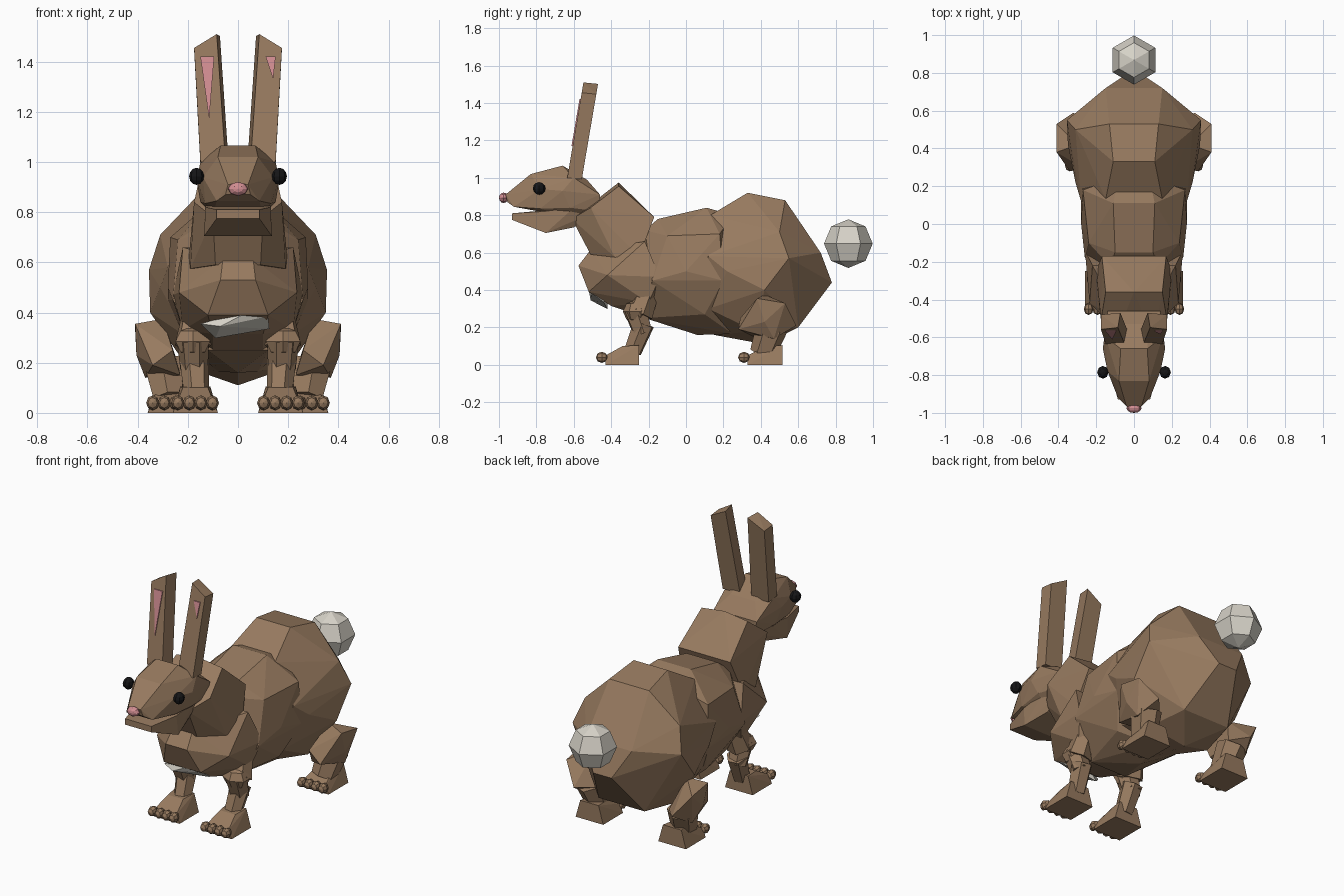
import bpy, bmesh, math
from mathutils import Vector

if "Cube" in bpy.data.objects:
    bpy.data.objects.remove(bpy.data.objects["Cube"])


def material(name, rgb):
    m = bpy.data.materials.new(name)
    m.diffuse_color = (*rgb, 1)
    m.use_nodes = True
    m.node_tree.nodes["Principled BSDF"].inputs["Base Color"].default_value = m.diffuse_color
    return m


BROWN = material("brown fur", (0.31, 0.195, 0.115))
WHITE = material("white fur", (0.68, 0.65, 0.58))
PINK = material("pink skin", (0.65, 0.27, 0.29))
BLACK = material("black eye", (0.008, 0.008, 0.009))


def finish(name, bm, mat):
    bmesh.ops.recalc_face_normals(bm, faces=bm.faces)
    me = bpy.data.meshes.new(name)
    bm.to_mesh(me)
    bm.free()
    me.materials.append(mat)
    ob = bpy.data.objects.new(name, me)
    bpy.context.collection.objects.link(ob)
    return ob


def hull(name, pts, mat=BROWN, mirror=False):
    """Faceted solid around the points, optionally mirrored across x."""
    bm = bmesh.new()
    for x, y, z in pts:
        bm.verts.new((x, y, z))
        if mirror and x:
            bm.verts.new((-x, y, z))
    res = bmesh.ops.convex_hull(bm, input=bm.verts)
    loose = {g for g in res["geom_interior"] + res["geom_unused"]
             if isinstance(g, bmesh.types.BMVert)}
    bmesh.ops.delete(bm, geom=list(loose), context='VERTS')
    bmesh.ops.dissolve_limit(bm, angle_limit=0.03, verts=bm.verts, edges=bm.edges)
    return finish(name, bm, mat)


def ball(name, loc, size, mat, segments=8, rings=4, forward=False):
    """Low sphere; its poles point along y when forward is set."""
    bm = bmesh.new()
    bmesh.ops.create_uvsphere(bm, u_segments=segments, v_segments=rings, radius=1)
    # Put a corner of the rings on the y axis
    ref = max(bm.verts, key=lambda v: round(v.co.x, 4)).co
    turn = math.pi / 2 - math.atan2(ref.y, ref.x)
    for v in bm.verts:
        x, y, z = v.co
        c, s = math.cos(turn), math.sin(turn)
        p = (x * c - y * s, x * s + y * c, z)
        if forward:
            p = (p[0], -p[2], p[1])
        v.co = Vector(loc) + Vector([a * b for a, b in zip(p, size)])
    return finish(name, bm, mat)


def limb(name, a, b, ra, rb, sides=6):
    """Tapered prism between two joints."""
    a, b = Vector(a), Vector(b)
    q = (b - a).to_track_quat('Z', 'Y')
    pts = []
    for c, r in ((a, ra), (b, rb)):
        for i in range(sides):
            t = 2 * math.pi * i / sides
            pts.append(c + q @ Vector((r * math.cos(t), r * math.sin(t), 0)))
    return hull(name, pts)


# Torso
hull("rump", [(.11, .33, .92), (.13, .53, .88), (.31, .5, .71), (.355, .55, .57),
              (.35, .42, .40), (.15, .72, .60), (.06, .78, .44), (.15, .60, .20),
              (.20, .37, .18), (0, .42, .11), (0, .15, .16), (.20, .12, .30),
              (.28, .12, .58), (.15, .13, .80), (.31, .22, .50), (.13, .04, .52)],
     mirror=True)
hull("barrel", [(.10, -.15, .78), (.11, .11, .84), (.24, -.10, .69), (.28, 0, .50),
                (.27, .18, .70), (.26, -.18, .45), (.12, -.22, .25), (0, .06, .16),
                (.20, .10, .27), (.13, -.22, .72), (.28, .20, .45), (.08, .25, .165),
                (.08, .25, .80)], mirror=True)
hull("chest", [(.07, -.575, .53), (.235, -.42, .48), (.12, -.52, .39), (.10, -.40, .315),
               (.06, -.51, .615), (.22, -.22, .66), (.22, -.20, .33), (.26, -.14, .47),
               (.10, -.18, .24), (.15, -.35, .64)], mirror=True)
# Light patch under the chest
hull("chest_patch", [(-.15, -.475, .355), (-.07, -.51, .345), (-.09, -.42, .298),
                     (-.01, -.505, .362), (.065, -.523, .415), (.12, -.505, .385),
                     (.125, -.44, .335), (0, -.42, .40)], WHITE)
hull("neck", [(.15, -.36, .955), (0, -.36, .975), (.17, -.17, .79), (.10, -.61, .78),
              (.175, -.51, .84), (.19, -.38, .575), (.20, -.25, .58), (.09, -.51, .59)],
     mirror=True)

# Head
hull("skull", [(.07, -.66, 1.065), (.08, -.83, 1.02), (.15, -.60, 1.0), (.165, -.66, .93),
               (.08, -.53, .99), (.14, -.46, .91), (.12, -.46, .82), (.15, -.62, .84),
               (.14, -.78, .94), (.10, -.62, .79), (.13, -.78, .835),
               (.04, -.965, .91), (.05, -.955, .87), (.085, -.92, .845)], mirror=True)
hull("jaw", [(.085, -.93, .81), (.085, -.93, .775), (.13, -.76, .82), (.135, -.75, .705),
             (.10, -.60, .735), (.13, -.60, .84), (.10, -.48, .82)], mirror=True)
ball("nose", (0, -.975, .893), (.04, .025, .028), PINK, 8, 6, True)

# Tail
ball("tail", (0, .868, .648), (.13, .13, .13), WHITE, 6, 4)


def ear_front(z):
    return -.635 + (z - 1) * .17


for s, side in ((-1, "left"), (1, "right")):
    # Eyes and ears
    ball(f"{side}_eye", (s * .165, -.785, .943), (.03, .034, .034), BLACK, 8, 6)
    ear = []
    for x, z in ((.05, 1.0), (.15, 1.0), (.085, 1.51), (.175, 1.455)):
        ear += [(s * x, ear_front(z), z),
                (s * (x - (.013 if x < .1 else 0)), ear_front(z) + .078, z - .008)]
    hull(f"{side}_ear", ear)
    tri = [(.15, 1.42), (.095, 1.42), (.115, 1.17)] if s < 0 else \
          [(.15, 1.42), (.11, 1.42), (.14, 1.33)]
    hull(f"{side}_inner_ear", [(s * x, ear_front(z) + d, z)
                               for x, z in tri for d in (-.006, .003)], PINK)

    # Front leg
    limb(f"{side}_shoulder", (s * .165, -.20, .40), (s * .18, -.25, .27), .06, .075)
    ball(f"{side}_elbow", (s * .18, -.27, .285), (.08, .068, .06), BROWN, 6, 4)
    limb(f"{side}_forearm", (s * .18, -.275, .30), (s * .175, -.23, .17), .065, .055)
    limb(f"{side}_front_shin", (s * .175, -.225, .22), (s * .165, -.285, .07), .06, .05)

    # Hind leg
    hull(f"{side}_thigh", [(s * x, y, z) for x, y, z in (
        (.30, .42, .375), (.41, .38, .355), (.41, .53, .33), (.405, .42, .23),
        (.26, .29, .25), (.34, .28, .19), (.24, .50, .20), (.32, .59, .21),
        (.37, .47, .14), (.23, .36, .15))])
    limb(f"{side}_hind_shin", (s * .30, .46, .20), (s * .275, .41, .06), .085, .07)

    # Feet: wedges with four toes each
    for part, x0, x1, heel, toe in (("front", .08, .26, -.25, -.45),
                                    ("hind", .18, .36, .515, .31)):
        hull(f"{side}_{part}_foot", [(s * x, y, z) for x, y, z in (
            (x0, heel, 0), (x1, heel, 0), (x0, toe + .02, 0), (x1, toe + .02, 0),
            (x0 + .02, toe + .02, .05), (x1 - .02, toe + .02, .05),
            (x0 + .03, heel, .105), (x1 - .03, heel, .105),
            (x0 + .04, heel - .09, .10), (x1 - .04, heel - .09, .10))])
        for i in range(4):
            ball(f"{side}_{part}_toe_{i + 1}",
                 (s * (x0 + .022 + .046 * i), toe, .04), (.026, .032, .03),
                 BROWN, 8, 4, True)
